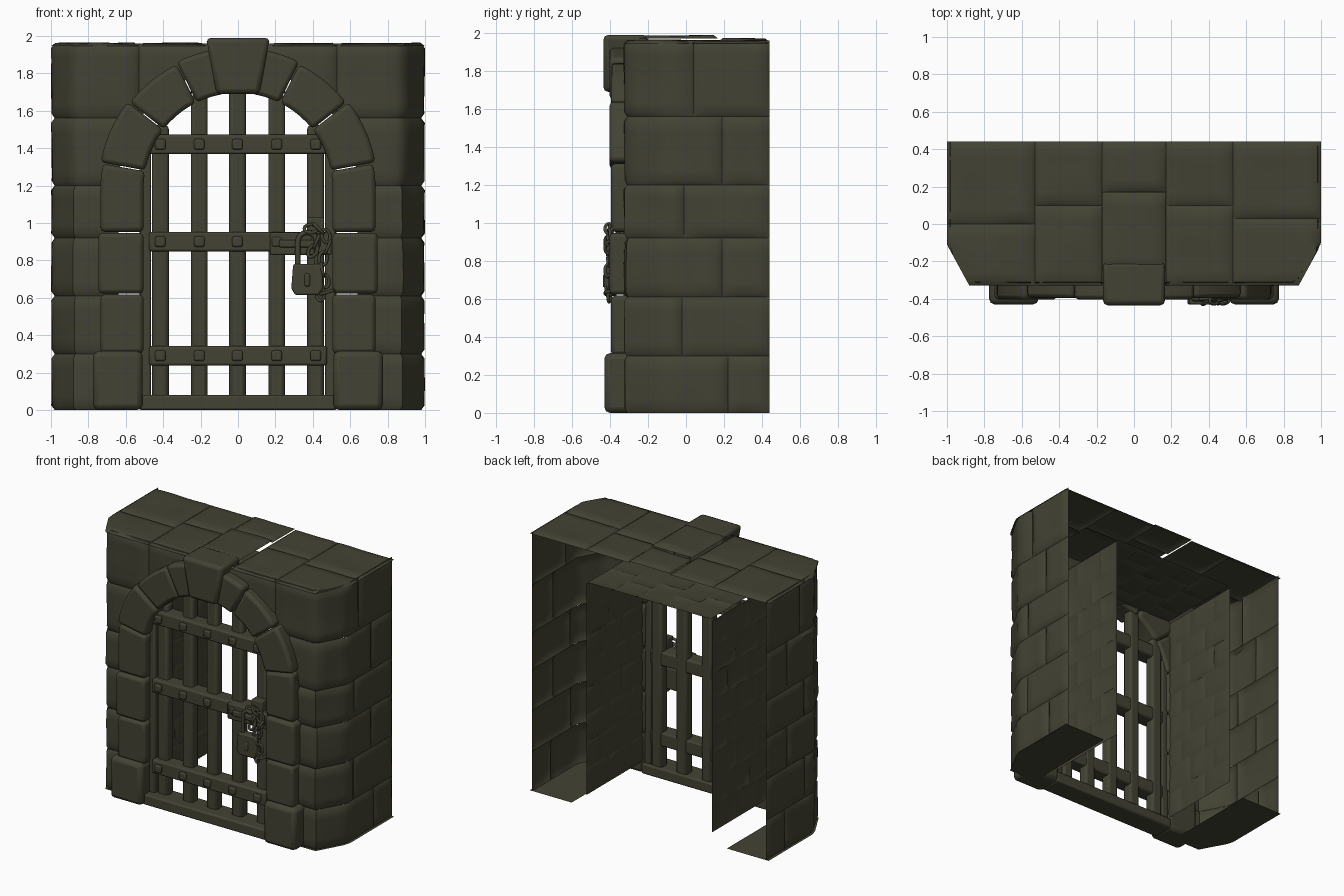
import bpy, bmesh, math, random
from mathutils import Vector, noise

if "Cube" in bpy.data.objects:
    bpy.data.objects.remove(bpy.data.objects["Cube"])

random.seed(4)
mat = bpy.data.materials.new("dark_olive_stone")
mat.diffuse_color = (0.055, 0.055, 0.034, 1)
mat.use_nodes = True
mat.node_tree.nodes["Principled BSDF"].inputs["Base Color"].default_value = mat.diffuse_color
SPRING = 1.19          # height where the arch starts


def finish(name, bm, bevel=0.0):
    me = bpy.data.meshes.new(name)
    bm.to_mesh(me)
    bm.free()
    ob = bpy.data.objects.new(name, me)
    bpy.context.collection.objects.link(ob)
    me.materials.append(mat)
    bpy.ops.object.select_all(action='DESELECT')
    ob.select_set(True)
    bpy.context.view_layer.objects.active = ob
    bpy.ops.object.shade_smooth_by_angle(angle=math.radians(40))
    if bevel:
        m = ob.modifiers.new("bevel", 'BEVEL')
        m.width, m.segments, m.limit_method = bevel, 2, 'ANGLE'
    return ob


def prism(bm, pts, y0, y1):
    """Extrude an x-z outline from y0 to y1."""
    a = [bm.verts.new((x, y0, z)) for x, z in pts]
    b = [bm.verts.new((x, y1, z)) for x, z in pts]
    fs = [bm.faces.new(a), bm.faces.new(b[::-1])]
    for i in range(len(a)):
        j = (i + 1) % len(a)
        fs.append(bm.faces.new((a[j], a[i], b[i], b[j])))
    bmesh.ops.recalc_face_normals(bm, faces=fs)


def box(bm, x0, x1, y0, y1, z0, z1):
    prism(bm, [(x0, z0), (x1, z0), (x1, z1), (x0, z1)], y0, y1)


def cuts(a, b):
    n = max(2, round((b - a) / 0.06))
    return [a] + [a + 0.025 + (b - a - 0.05) * i / n for i in range(n + 1)] + [b]


def stone(bm, f, u0, u1, v0, v1, flip=False, groove=0.02):
    """One open, slightly uneven stone face with sunken borders."""
    us, vs = cuts(u0, u1), cuts(v0, v1)
    off = Vector((random.random() * 50, random.random() * 50, 0))
    rows = []
    for i, u in enumerate(us):
        row = []
        for j, v in enumerate(vs):
            edge = i in (0, len(us) - 1) or j in (0, len(vs) - 1)
            d = groove if edge else 0.005 + 0.008 * noise.noise(Vector((u, v, 0)) * 4 + off)
            row.append(bm.verts.new(f(u, v, d)))
        rows.append(row)
    for i in range(len(us) - 1):
        for j in range(len(vs) - 1):
            q = [rows[i][j], rows[i][j + 1], rows[i + 1][j + 1], rows[i + 1][j]]
            bm.faces.new(q[::-1] if flip else q)


# Outer wall: plan path from the back, round the chamfered corner, along the front
def plan(s):
    if s < 0.55:
        return Vector((1, 0.44 - s))
    if s < 0.80:
        t = (s - 0.55) / 0.25
        return Vector((1 - 0.12 * t, -0.11 - 0.22 * t))
    return Vector((1.68 - s, -0.33))


def wall(sign):
    def f(s, z, d):
        p = plan(s)
        t = (plan(s + 0.04) - plan(s - 0.04)).normalized()
        x, y = p.x + t.y * d, p.y - t.x * d
        r = math.hypot(x, z - SPRING)
        if s > 0.8 and z > SPRING and r < 0.64:      # keep clear of the arch
            x, z = x * 0.64 / r, SPRING + (z - SPRING) * 0.64 / r
        return (sign * x, y, z)
    return f


bm = bmesh.new()
courses = [(0, .3, .22), (.3, .61, .46), (.61, .92, .25), (.92, 1.2, .45),
           (1.2, 1.56, .25), (1.56, 1.96, .40)]
for sg in (1, -1):
    f = wall(sg)
    for z0, z1, joint in courses:
        end = 1.04 if z0 < 1.1 else (1.18 if z0 < 1.5 else 1.15)
        stone(bm, f, 0, joint, z0, z1, sg < 0)
        stone(bm, f, joint, end, z0, z1, sg < 0)
    stone(bm, f, 1.15, 1.58, 1.56, 1.96, sg < 0)     # spandrel beside the keystone
finish("outer_wall_stones", bm)


# Wall top and underside
def level(z, down):
    def f(x, y, d):
        lim = 1 - max(0, -0.11 - y) * 0.12 / 0.22
        return (max(-lim, min(lim, x)), y, z - d * down)
    return f


bm = bmesh.new()
for x0, x1, j in [(-1, -.53, .0), (-.53, -.17, .1), (.17, .53, .1), (.53, 1, .03)]:
    stone(bm, level(1.965, 1), x0, x1, -.33, j, True)
    stone(bm, level(1.965, 1), x0, x1, j, .44, True)
stone(bm, level(1.99, 1), -.17, .17, -.25, .17, True)
stone(bm, level(1.975, 1), -.17, .17, .17, .44, True)
finish("wall_top_stones", bm)

bm = bmesh.new()
for x0, x1 in [(-1, -.65), (.65, 1)]:
    stone(bm, level(0.0, 0), x0, x1, -.33, .44)
finish("wall_underside", bm)

# Passage lining: side walls and ceiling, open at the back
bm = bmesh.new()
zs = [0.09 + 0.2 * i for i in range(9)]
for sg in (1, -1):
    def f(y, z, d, sg=sg):
        return (sg * (0.515 + d), y, z)
    for i in range(8):
        ys = [-.25, 0, .26, .44] if i % 2 else [-.25, -.1, .16, .44]
        for y0, y1 in zip(ys, ys[1:]):
            stone(bm, f, y0, y1, zs[i], zs[i + 1], sg < 0, 0.012)
xs = [-.515, -.3, -.1, .1, .3, .515]
for i in range(5):
    ys = [-.25, 0, .26, .44] if i % 2 else [-.25, -.1, .16, .44]
    for y0, y1 in zip(ys, ys[1:]):
        stone(bm, level(1.69, -1), xs[i], xs[i + 1], y0, y1, False, 0.012)
finish("passage_lining", bm)


# Arch surround: legs and wedge stones along one path
def ring(t, r):
    if t < SPRING:
        return (r, t)
    a = (t - SPRING) / 0.62
    return (r * math.cos(a), SPRING + r * math.sin(a))


bm = bmesh.new()
joints = [.3, .62, .95, 1.3, 1.6, 1.88, 2.08]
for sg in (1, -1):
    for k, (a, b) in enumerate(zip(joints, joints[1:])):
        ts = [a + .003 + (b - a - .006) * i / 5 for i in range(6)]
        ro = 0.735 + 0.012 * (k % 2)
        pts = [ring(t, 0.505) for t in ts] + [ring(t, ro) for t in ts[::-1]]
        prism(bm, [(sg * x, z) for x, z in pts], -.395 - .008 * (k % 2), -.22)
finish("arch_stones", bm, 0.022)

bm = bmesh.new()
for sg in (1, -1):
    box(bm, *sorted((sg * .51, sg * .775)), -.43, -.22, 0, .315)
finish("arch_base_blocks", bm, 0.03)

bm = bmesh.new()
prism(bm, [(-.115, 1.69), (.115, 1.69), (.17, 1.99), (-.17, 1.99)], -.435, -.2)
finish("keystone", bm, 0.025)

bm = bmesh.new()
box(bm, -.53, .53, -.39, -.22, 0, .08)
finish("door_sill", bm, 0.012)

# Gate: side frame, upright bars, cross bars and rivets
bars = [-.415, -.207, -.003, .207, .415]
bm = bmesh.new()
for sg in (1, -1):
    box(bm, *sorted((sg * .465, sg * .52)), -.33, -.24, .06, 1.4)
finish("gate_side_frame", bm, 0.01)

bm = bmesh.new()
for x in bars:
    box(bm, x - .045, x + .045, -.315, -.235, .06, SPRING + math.sqrt(.27 - x * x) + .02)
finish("gate_upright_bars", bm, 0.02)

bm = bmesh.new()
for z in (.29, .90, 1.42):
    box(bm, -.475, .475, -.355, -.24, z - .052, z + .052)
finish("gate_cross_bars", bm, 0.012)

bm = bmesh.new()
for z in (.29, .90, 1.42):
    for x in bars:
        box(bm, x - .028, x + .028, -.375, -.35, z - .028, z + .028)
finish("gate_rivets", bm, 0.01)

# Latch and padlock
bm = bmesh.new()
box(bm, .17, .50, -.372, -.34, .83, .95)
box(bm, .37, .46, -.372, -.30, .94, 1.03)
box(bm, .22, .44, -.39, -.36, .87, .91)
finish("latch_plate", bm, 0.008)

bm = bmesh.new()
prism(bm, [(.305, .615), (.43, .615), (.455, .65), (.45, .78), (.295, .78), (.285, .65)],
      -.43, -.365)
box(bm, .355, .385, -.438, -.42, .66, .73)
finish("padlock_body", bm, 0.012)


def tube(name, pts, radius, cyclic=False):
    cu = bpy.data.curves.new(name, 'CURVE')
    cu.dimensions, cu.bevel_depth, cu.bevel_resolution = '3D', radius, 2
    sp = cu.splines.new('POLY')
    sp.points.add(len(pts) - 1)
    for p, c in zip(sp.points, pts):
        p.co = (*c, 1)
    sp.use_cyclic_u = cyclic
    cu.materials.append(mat)
    ob = bpy.data.objects.new(name, cu)
    bpy.context.collection.objects.link(ob)


arc = [(.37 + .05 * math.cos(a), -.40, .90 + .05 * math.sin(a))
       for a in [math.pi * i / 8 for i in range(9)]]
tube("padlock_shackle", [(.42, -.40, .76)] + arc + [(.32, -.40, .76)], .014)

# Chain: oval links, alternately turned, along a hanging path
path = [(.39, .97), (.43, .97), (.47, .93), (.48, .87), (.455, .81), (.45, .75),
        (.465, .69), (.475, .63), (.44, .62), (.42, .90), (.40, .85)]
for k, (x, z) in enumerate(path):
    nx, nz = path[min(k + 1, len(path) - 1)]
    ang = math.atan2(nz - z, nx - x) if (nx, nz) != (x, z) else 1.0
    pts = []
    for i in range(14):
        a = math.tau * i / 14
        l, w = .036 * math.cos(a), .022 * math.sin(a)
        wy, wp = (w, 0) if k % 2 else (w * .3, w)
        pts.append((x + l * math.cos(ang) - wp * math.sin(ang), -.405 + wy,
                    z + l * math.sin(ang) + wp * math.cos(ang)))
    tube("chain_link_%02d" % k, pts, .009, True)
